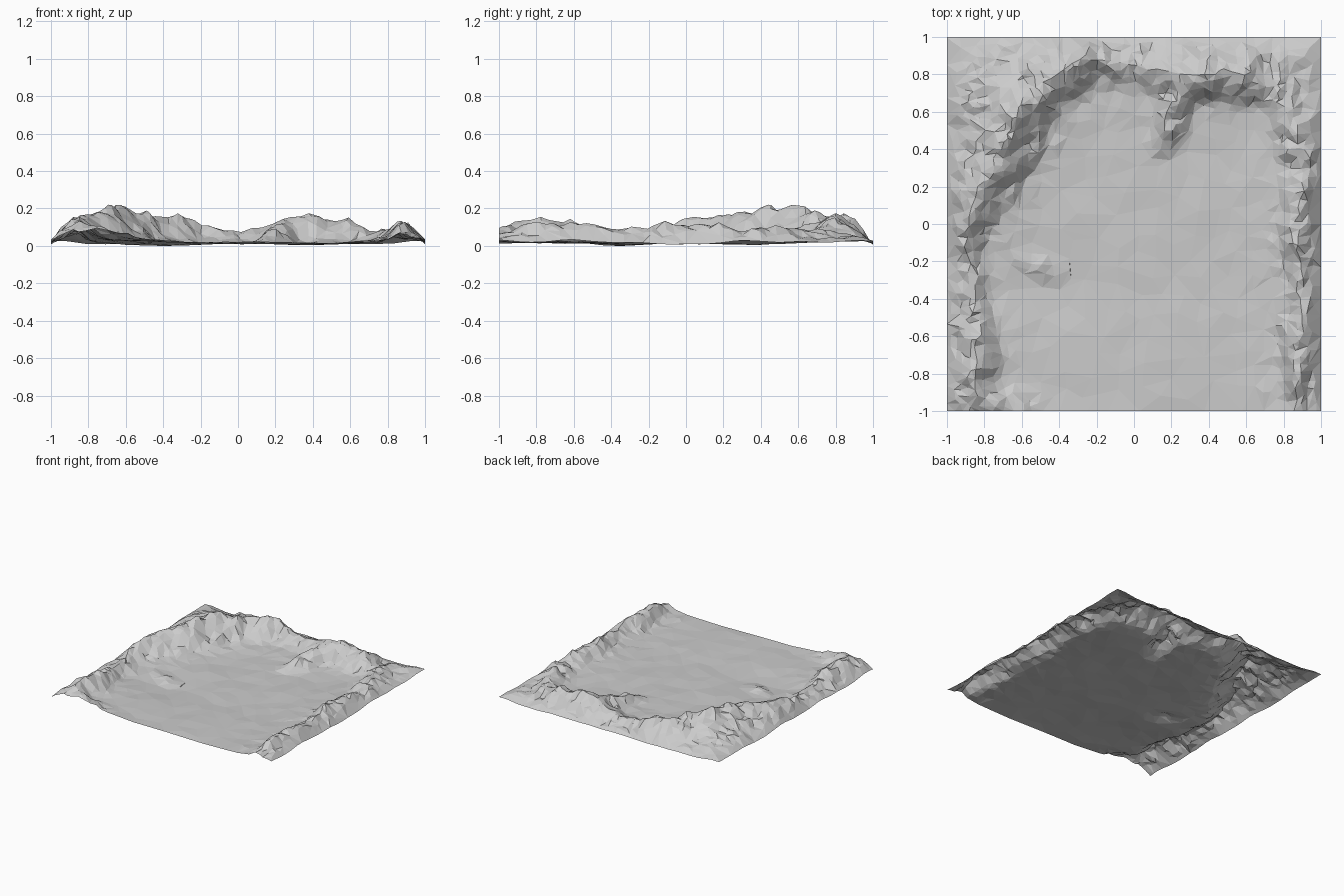
import bpy, bmesh, random
from mathutils import Vector, noise

if "Cube" in bpy.data.objects:
    bpy.data.objects.remove(bpy.data.objects["Cube"])

random.seed(4)
N = 80
FLOOR = 0.028

# Main ridge crest (x, y, height), clockwise from front left to front right
RIM = [(-0.86, -1.05, .10), (-0.86, -0.8, .115), (-0.86, -0.6, .105), (-0.87, -0.4, .06),
       (-0.88, -0.2, .065), (-0.92, -0.06, .11), (-0.88, 0.12, .135), (-0.75, 0.33, .17),
       (-0.64, 0.55, .195), (-0.50, 0.76, .155), (-0.28, 0.87, .14), (-0.1, 0.86, .085),
       (0.1, 0.83, .08), (0.27, 0.81, .15), (0.5, 0.81, .135), (0.68, 0.76, .08),
       (0.83, 0.62, .07), (0.90, 0.35, .08), (0.90, 0.1, .085), (0.88, -0.1, .12),
       (0.89, -0.3, .07), (0.90, -0.55, .085), (0.90, -0.8, .09), (0.90, -1.05, .055)]

# Minor spurs reaching into the basin: points and half width
SPURS = [([(0.26, 0.78, .14), (0.22, 0.62, .10), (0.16, 0.45, .035)], 0.14),
         ([(-0.65, -0.18, .012), (-0.52, -0.22, .025), (-0.42, -0.26, .016)], 0.10),
         ([(-0.84, -0.97, .08), (-0.65, -0.97, .045), (-0.4, -1.0, .01)], 0.16)]


def nearest(path, x, y):
    """Distance to the path, crest height there, and whether the point is right of it."""
    best = (9, 0, False)
    p = Vector((x, y))
    for a, b in zip(path, path[1:]):
        A, B = Vector(a[:2]), Vector(b[:2])
        d = B - A
        t = max(0, min(1, (p - A).dot(d) / d.length_squared))
        dist = (p - A - d * t).length
        if dist < best[0]:
            right = d.x * (y - A.y) - d.y * (x - A.x) < 0
            best = (dist, a[2] + (b[2] - a[2]) * t, right)
    return best


def smooth(t):
    t = max(0, min(1, t))
    return t * t * (3 - 2 * t)


def wave(x, y, scale, seed):
    return noise.noise(Vector((x * scale, y * scale, seed)))


def height(x, y):
    # Wobble the sample point so crest lines and gullies are irregular
    wx = x + 0.03 * wave(x, y, 7, 3.3)
    wy = y + 0.03 * wave(x, y, 7, 8.4)
    d, h, inside = nearest(RIM, wx, wy)
    edge = max(0, min(1 - abs(x), 1 - y))
    if inside:
        f = 0.8 * smooth(1 - d / (0.1 + 0.7 * h)) + 0.2 * smooth(1 - d / 0.45)
    else:
        f = (edge / (d + edge + 1e-6)) ** 0.9
    # The ridges are worn down where they meet the front edge
    r = h * f * (0.6 + 0.4 * smooth((y + 1) / 0.08))
    for path, w in SPURS:
        sd, sh, _ = nearest(path, wx, wy)
        r = max(r, sh * smooth(1 - sd / w))
    # Rock roughness on the slopes, gentle undulation on floor and borders
    rough = min(1, r / 0.05) * min(1, edge / 0.05)
    n = wave(x, y, 9, 1.2) + 0.9 * wave(x, y, 19, 5.6)
    floor = FLOOR + 0.010 * wave(x, y, 2.6, 2.5) + 0.005 * wave(x, y, 7, 6.1)
    floor += 0.008 * smooth((y + 0.4) * -1.6)
    floor -= 0.014 * smooth(1 - Vector((x + .4, y + .35)).length / .4)
    floor += (0.008 + 0.02 * wave(x, y, 4, 9.7)) * smooth(1 - (1 - abs(x)) / 0.25)
    return floor + r + 0.026 * rough * n


# Terrain sheet: jittered grid lifted by the height function
bm = bmesh.new()
bmesh.ops.create_grid(bm, x_segments=N, y_segments=N, size=1)
for v in bm.verts:
    x, y = v.co.x, v.co.y
    if abs(x) < 0.999:
        v.co.x += random.uniform(-.008, .008)
    if abs(y) < 0.999:
        v.co.y += random.uniform(-.008, .008)
    v.co.z = height(v.co.x, v.co.y)
low = min(v.co.z for v in bm.verts)
for v in bm.verts:
    v.co.z -= low
bmesh.ops.triangulate(bm, faces=bm.faces[:])
mesh = bpy.data.meshes.new("terrain")
bm.to_mesh(mesh)
bm.free()
terrain = bpy.data.objects.new("terrain", mesh)
bpy.context.collection.objects.link(terrain)

# Collapse to irregular low-poly facets, denser on the ridges
dec = terrain.modifiers.new("facets", 'DECIMATE')
dec.ratio = 0.17
